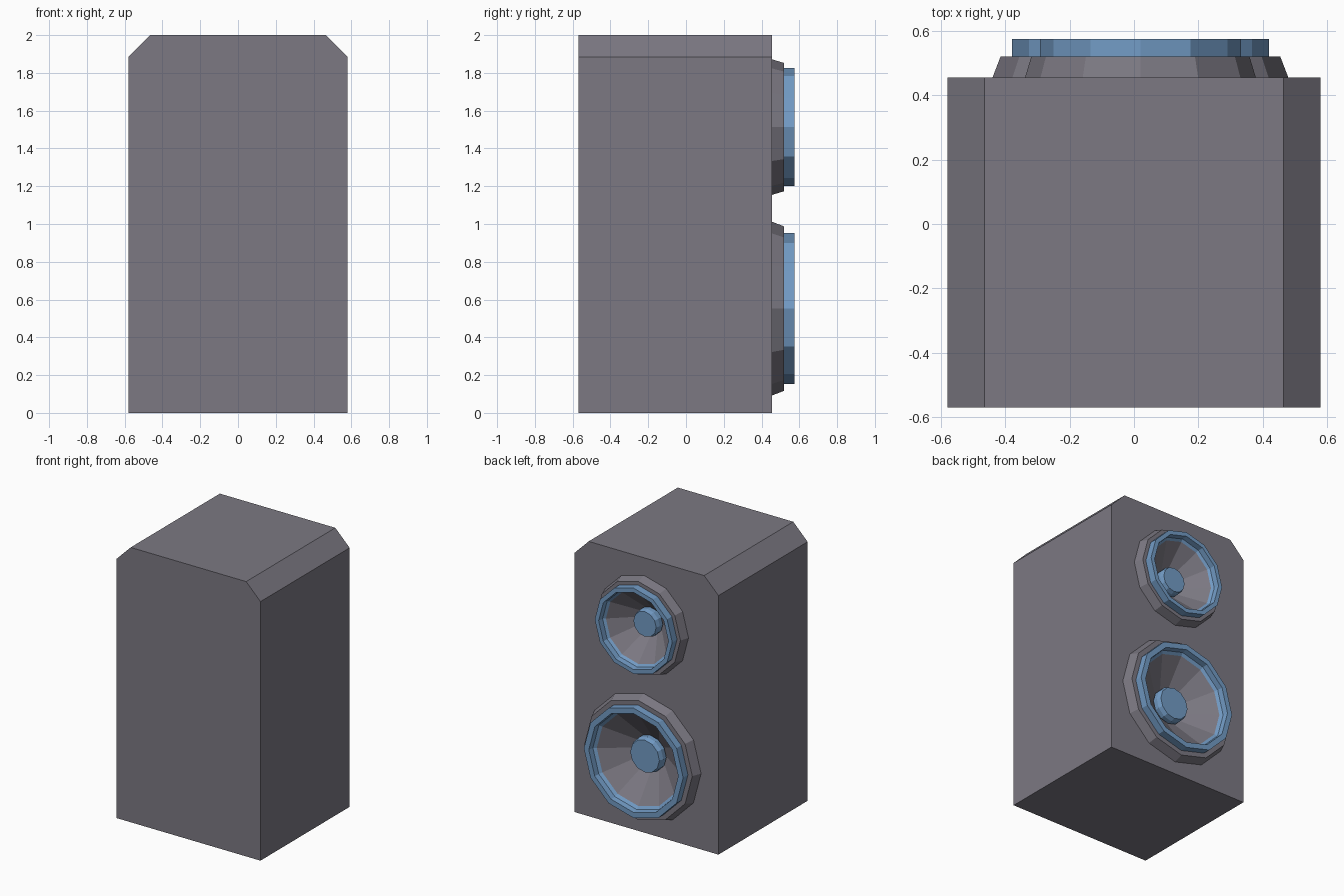
import bpy, bmesh, math

if "Cube" in bpy.data.objects:
    bpy.data.objects.remove(bpy.data.objects["Cube"])

SIDES = 12
FACE_Y = 0.455      # plane of the baffle that carries the drivers
CENTRE_X = 0.02


def material(name, rgb):
    m = bpy.data.materials.new(name)
    m.diffuse_color = (*rgb, 1)
    m.use_nodes = True
    m.node_tree.nodes["Principled BSDF"].inputs["Base Color"].default_value = m.diffuse_color
    return m


GREY = material("warm grey", (0.20, 0.19, 0.225))
BLUE = material("soft blue", (0.17, 0.33, 0.56))


def finish(name, bm, mat):
    bmesh.ops.recalc_face_normals(bm, faces=bm.faces)
    me = bpy.data.meshes.new(name)
    bm.to_mesh(me)
    bm.free()
    me.materials.append(mat)
    ob = bpy.data.objects.new(name, me)
    bpy.context.collection.objects.link(ob)
    return ob


def lathe(name, z, profile, mat, closed=False, caps=False):
    """Turn (radius, y) points around an axis along y."""
    bm = bmesh.new()
    rings = []
    for r, y in profile:
        rings.append([bm.verts.new((CENTRE_X + r * math.cos(a), y, z + r * math.sin(a)))
                      for a in (2 * math.pi * i / SIDES for i in range(SIDES))])
    pairs = list(zip(rings, rings[1:]))
    if closed:
        pairs.append((rings[-1], rings[0]))
    for a, b in pairs:
        for i in range(SIDES):
            j = (i + 1) % SIDES
            bm.faces.new((a[i], a[j], b[j], b[i]))
    if caps:
        bm.faces.new(rings[0])
        bm.faces.new(rings[-1])
    return finish(name, bm, mat)


# Cabinet: chamfered outline extruded front to back
bm = bmesh.new()
outline = [(-.58, 0), (.58, 0), (.58, 1.885), (.465, 2), (-.465, 2), (-.58, 1.885)]
face = bm.faces.new([bm.verts.new((x, -.57, z)) for x, z in outline])
ext = bmesh.ops.extrude_face_region(bm, geom=[face])
bmesh.ops.translate(bm, vec=(0, FACE_Y + .57, 0),
                    verts=[v for v in ext["geom"] if isinstance(v, bmesh.types.BMVert)])
cabinet = finish("cabinet", bm, GREY)


def driver(label, z, s):
    rim, floor, floor_y = .355 * s, .09 * s, .345
    rim_y = .535

    def cone_r(y):
        return floor + (rim - floor) * (y - floor_y) / (rim_y - floor_y)

    # Cone recess cut into the cabinet
    cutter = lathe(label + "_cutter", z,
                   [(floor, floor_y), (cone_r(FACE_Y), FACE_Y), (cone_r(.6), .6)], GREY, caps=True)
    cutter.hide_render = True
    cutter.hide_viewport = True
    mod = cabinet.modifiers.new(label + "_recess", 'BOOLEAN')
    mod.operation = 'DIFFERENCE'
    mod.solver = 'EXACT'
    mod.object = cutter

    # Tapered surround with the outer part of the cone
    lathe(label + "_surround", z,
          [(.46 * s, FACE_Y), (.435 * s, .52), (cone_r(.52), .52), (cone_r(FACE_Y), FACE_Y)],
          GREY, closed=True)
    # Blue trim ring
    lathe(label + "_ring", z,
          [(.40 * s, .52), (.40 * s, .575), (.36 * s, .575), (rim, rim_y), (cone_r(.52), .52)],
          BLUE, closed=True)
    # Dust cap
    lathe(label + "_dust_cap", z, [(.128 * s, .38), (.128 * s, .415), (.117 * s, .445)], BLUE, caps=True)


driver("woofer", .552, 1)
driver("tweeter", 1.513, .78)
